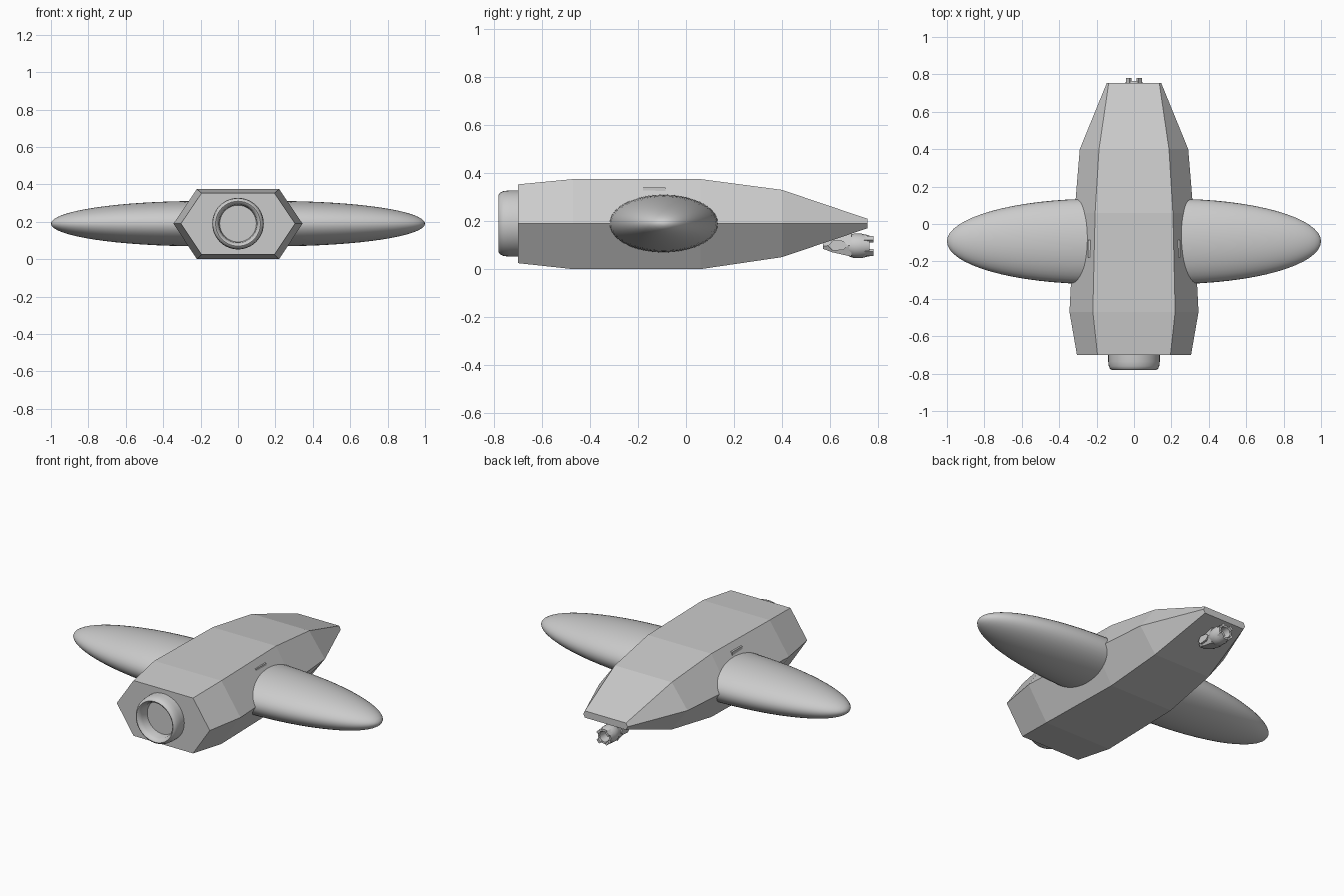
import bpy, bmesh, math
from mathutils import Matrix, Vector

if "Cube" in bpy.data.objects:
    bpy.data.objects.remove(bpy.data.objects["Cube"])

grey = bpy.data.materials.new("hull grey")
grey.diffuse_color = (0.6, 0.6, 0.6, 1)
grey.use_nodes = True
grey.node_tree.nodes["Principled BSDF"].inputs["Base Color"].default_value = grey.diffuse_color


def finish(name, bm, smooth=None):
    bmesh.ops.recalc_face_normals(bm, faces=bm.faces)
    me = bpy.data.meshes.new(name)
    bm.to_mesh(me)
    bm.free()
    me.materials.append(grey)
    ob = bpy.data.objects.new(name, me)
    bpy.context.collection.objects.link(ob)
    if smooth:
        bpy.ops.object.select_all(action='DESELECT')
        ob.select_set(True)
        bpy.context.view_layer.objects.active = ob
        bpy.ops.object.shade_smooth_by_angle(angle=math.radians(smooth))
    return ob


def bridge(bm, a, b):
    n = len(a)
    for i in range(n):
        bm.faces.new((a[i], a[(i + 1) % n], b[(i + 1) % n], b[i]))


def hex_loft(name, stations):
    """Stations: y, half width at middle, half width at top, z low, z mid, z high."""
    bm = bmesh.new()
    rings = []
    for y, wm, wt, lo, mid, hi in stations:
        pts = [(wm, mid), (wt, hi), (-wt, hi), (-wm, mid), (-wt, lo), (wt, lo)]
        rings.append([bm.verts.new((x, y, z)) for x, z in pts])
    for a, b in zip(rings, rings[1:]):
        bridge(bm, a, b)
    bm.faces.new(rings[0])
    bm.faces.new(rings[-1])
    return bm


def revolve_y(name, profile, z, n, smooth):
    """Profile of (radius, y) turned round the y direction at height z, capped at both ends."""
    bm = bmesh.new()
    rings = [[bm.verts.new((r * math.cos(math.tau * i / n), y, z + r * math.sin(math.tau * i / n)))
              for i in range(n)] for r, y in profile]
    for a, b in zip(rings, rings[1:]):
        bridge(bm, a, b)
    bm.faces.new(rings[0])
    bm.faces.new(rings[-1])
    return finish(name, bm, smooth)


def box(name, centre, size, rot=Matrix()):
    bm = bmesh.new()
    bmesh.ops.create_cube(bm, size=1, matrix=Matrix.Translation(centre) @ rot @ Matrix.Diagonal((*size, 1)))
    return finish(name, bm)


# faceted hull
finish("hull", hex_loft("hull", [
    (-0.70, 0.305, 0.195, 0.025, 0.19, 0.353),
    (-0.47, 0.345, 0.22, 0.0, 0.19, 0.375),
    (0.06, 0.318, 0.208, 0.0, 0.19, 0.375),
    (0.40, 0.29, 0.187, 0.05, 0.19, 0.33),
    (0.755, 0.145, 0.135, 0.17, 0.19, 0.21)]))

# round port with recessed disc at the front
revolve_y("front_port", [(0.138, -0.69), (0.138, -0.735), (0.135, -0.76), (0.128, -0.775), (0.12, -0.78),
                         (0.112, -0.775), (0.102, -0.755), (0.098, -0.71)], 0.19, 40, 40)

# ellipsoid wings and the small lock on top of each root
for side, label in ((1, "right"), (-1, "left")):
    bm = bmesh.new()
    bmesh.ops.create_uvsphere(bm, u_segments=40, v_segments=32, radius=1,
                              matrix=Matrix.Translation((0.2 * side, -0.093, 0.19))
                              @ Matrix.Diagonal((0.8, 0.228, 0.121, 1))
                              @ Matrix.Rotation(math.pi / 2, 4, 'Y'))
    # drop the half that is buried in the hull
    bmesh.ops.delete(bm, geom=[v for v in bm.verts if v.co.x * side < 0.17], context='VERTS')
    finish(label + "_wing", bm, 40)
    box(label + "_wing_lock", (0.215 * side, -0.132, 0.30), (0.06, 0.095, 0.078))

# tail gun housing with inset side panels
bm = hex_loft("gun_housing", [
    (0.57, 0.022, 0.015, 0.085, 0.097, 0.115),
    (0.61, 0.042, 0.028, 0.07, 0.098, 0.135),
    (0.69, 0.046, 0.032, 0.052, 0.098, 0.15)])
finish("gun_housing", bm)
for side, label in ((1, "right"), (-1, "left")):
    bm = bmesh.new()
    outline = [(0.592, 0.097), (0.612, 0.077), (0.655, 0.08), (0.675, 0.098), (0.655, 0.118), (0.612, 0.12)]
    rings = [[bm.verts.new((x * side, y, z)) for y, z in outline] for x in (0.035, 0.047)]
    bridge(bm, *rings)
    for ring in rings:
        bm.faces.new(ring)
    finish("gun_panel_" + label, bm)

# hollow muzzle with claws
revolve_y("gun_muzzle", [(0.036, 0.66), (0.046, 0.685), (0.051, 0.70), (0.051, 0.73), (0.043, 0.765),
                         (0.031, 0.765), (0.026, 0.71)], 0.097, 16, 30)
for i in range(4):
    a = math.tau * (i + 0.5) / 4
    rot = Matrix.Rotation(-a, 4, 'Y')
    box(f"gun_claw_{i + 1}", Vector((0.039 * math.cos(a), 0.75, 0.097 + 0.039 * math.sin(a))),
        (0.014, 0.06, 0.026), rot)
